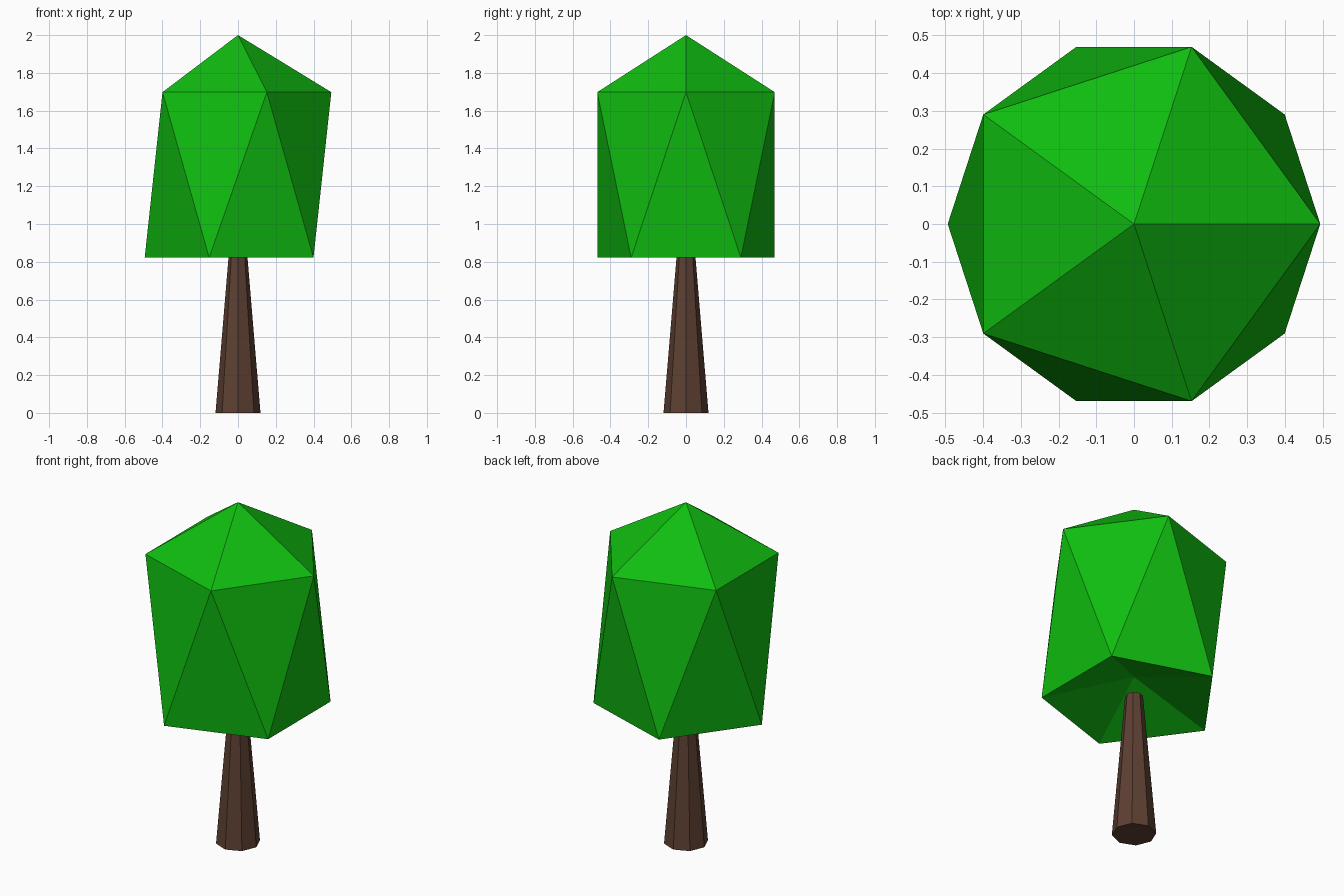
import bpy, bmesh, math

if "Cube" in bpy.data.objects:
    bpy.data.objects.remove(bpy.data.objects["Cube"])


def material(name, rgb):
    m = bpy.data.materials.new(name)
    m.diffuse_color = (*rgb, 1.0)
    m.use_nodes = True
    m.node_tree.nodes["Principled BSDF"].inputs["Base Color"].default_value = m.diffuse_color
    return m


def ring(bm, radius, z, sides, turn=0.0):
    step = 2 * math.pi / sides
    return [bm.verts.new((radius * math.cos(turn + i * step),
                          radius * math.sin(turn + i * step), z))
            for i in range(sides)]


def finish(bm, name, mat):
    bmesh.ops.recalc_face_normals(bm, faces=bm.faces)
    mesh = bpy.data.meshes.new(name)
    bm.to_mesh(mesh)
    bm.free()
    mesh.materials.append(mat)
    bpy.context.collection.objects.link(bpy.data.objects.new(name, mesh))


# Trunk: tapered eight-sided post that stops inside the hollow of the crown
bm = bmesh.new()
low, high = ring(bm, 0.119, 0.0, 8), ring(bm, 0.048, 0.85, 8)
bm.faces.new(low)
bm.faces.new(high)
for i in range(8):
    j = (i + 1) % 8
    bm.faces.new((low[i], low[j], high[j], high[i]))
finish(bm, "trunk", material("brown bark", (0.110, 0.051, 0.032)))

# Crown: stretched icosahedron with a flattened top and a pushed-in underside
bm = bmesh.new()
upper = ring(bm, 0.494, 1.698, 5)
lower = ring(bm, 0.494, 0.822, 5, math.pi / 5)
tip = bm.verts.new((0, 0, 2.0))
hollow = bm.verts.new((0, 0, 0.97))
for i in range(5):
    j = (i + 1) % 5
    bm.faces.new((upper[i], upper[j], tip))
    bm.faces.new((upper[i], lower[i], upper[j]))
    bm.faces.new((lower[i], lower[j], upper[j]))
    bm.faces.new((lower[j], lower[i], hollow))
finish(bm, "crown", material("leaf green", (0.005, 0.51, 0.005)))
